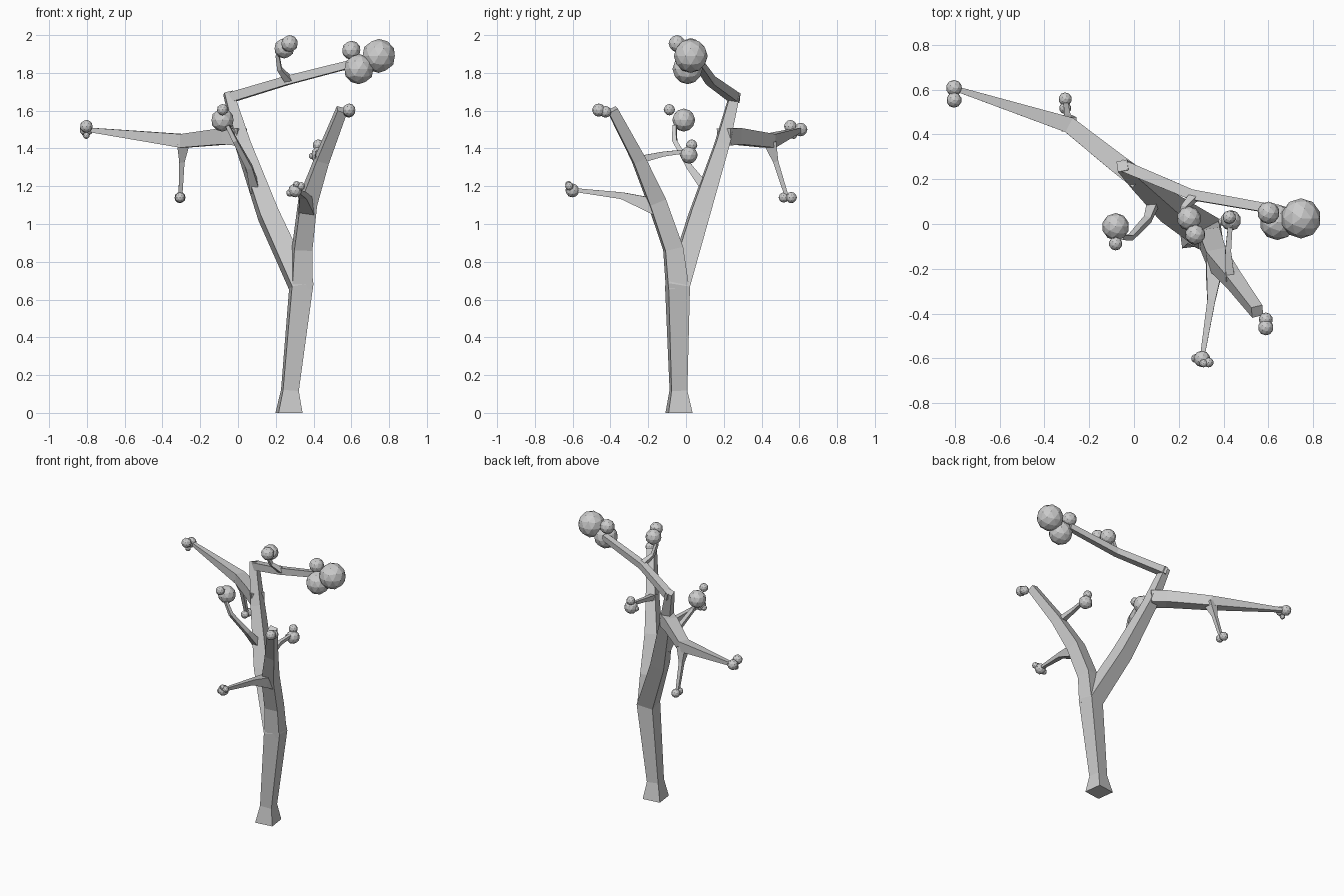
import bpy, bmesh, math
from mathutils import Vector, Matrix


def limb(name, pts, ref=(0, 0, 1)):
    """Square-section tapered tube through (x, y, z, half_width) points."""
    P = [Vector(p[:3]) for p in pts]
    n = len(P)
    seg = [(P[i + 1] - P[i]).normalized() for i in range(n - 1)]
    tan = [seg[0]] + [(seg[i] + seg[i + 1]).normalized() for i in range(n - 2)] + [seg[-1]]
    bm = bmesh.new()
    u = Vector(ref)
    rings = []
    for p, t, q in zip(P, tan, pts):
        u = (u - t * u.dot(t)).normalized()
        v = t.cross(u)
        rings.append([bm.verts.new(p + (u * a + v * b) * q[3])
                      for a, b in ((1, 1), (-1, 1), (-1, -1), (1, -1))])
    for r0, r1 in zip(rings, rings[1:]):
        for i in range(4):
            j = (i + 1) % 4
            bm.faces.new((r0[i], r0[j], r1[j], r1[i]))
    bm.faces.new(rings[0])
    bm.faces.new(rings[-1])
    if P[0].z == 0:
        for w in rings[0]:
            w.co.z = 0
    bmesh.ops.recalc_face_normals(bm, faces=bm.faces)
    finish(name, bm)


def leaves(name, balls):
    """Cluster of low-poly balls given as (x, y, z, radius)."""
    bm = bmesh.new()
    for x, y, z, r in balls:
        bmesh.ops.create_icosphere(bm, subdivisions=2, radius=r,
                                   matrix=Matrix.Translation((x, y, z)))
    finish(name, bm)


def finish(name, bm):
    me = bpy.data.meshes.new(name)
    bm.to_mesh(me)
    bm.free()
    bpy.context.collection.objects.link(bpy.data.objects.new(name, me))


side = (math.cos(0.13), math.sin(0.13), 0)

# Trunk running into the tall left fork
limb("trunk", [(.27, -.037, 0, .064), (.275, -.04, .12, .042), (.335, -.045, .67, .058),
               (.16, .07, 1.05, .05), (.027, .19, 1.42, .036), (-.052, .26, 1.695, .024)], side)
# Right fork
limb("right_fork", [(.335, -.045, .66, .055), (.34, -.068, .87, .048), (.37, -.155, 1.12, .045),
                    (.445, -.25, 1.34, .034), (.55, -.39, 1.605, .026)], side)
# Side limbs
limb("left_limb", [(.02, .2, 1.46, .045), (-.06, .26, 1.465, .043), (-.29, .442, 1.44, .036),
                   (-.8, .605, 1.5, .011)])
limb("upper_limb", [(-.055, .262, 1.665, .026), (.26, .13, 1.76, .023), (.61, .068, 1.85, .02)])
# Twigs
limb("hanging_twig", [(-.29, .445, 1.43, .033), (-.297, .475, 1.33, .014), (-.305, .535, 1.14, .01)], (1, 0, 0))
limb("upper_twig", [(.27, .125, 1.76, .019), (.22, .07, 1.82, .012), (.21, .04, 1.89, .01),
                    (.24, .02, 1.93, .009)], (1, 0, 0))
limb("inner_twig", [(.09, .11, 1.18, .026), (.06, .02, 1.3, .016), (-.015, -.06, 1.44, .012),
                    (-.055, -.06, 1.52, .01)], (1, 0, 0))
limb("back_twig", [(.43, -.25, 1.34, .02), (.42, -.12, 1.37, .013), (.43, .0, 1.385, .01)])
limb("front_twig", [(.365, -.14, 1.08, .042), (.357, -.215, 1.11, .035), (.345, -.34, 1.15, .018),
                    (.305, -.59, 1.18, .01)])

# Leaf clusters
leaves("upper_leaves", [(.745, .025, 1.89, .09), (.64, .008, 1.82, .08), (.6, .05, 1.92, .05)])
leaves("upper_twig_leaves", [(.245, .025, 1.93, .054), (.273, -.047, 1.955, .045)])
leaves("inner_leaves", [(-.082, -.012, 1.55, .061), (-.082, -.088, 1.605, .03)])
leaves("left_leaves", [(-.803, .607, 1.5, .036), (-.803, .553, 1.517, .034), (-.803, .57, 1.468, .018)])
leaves("hanging_leaves", [(-.307, .557, 1.14, .03), (-.307, .517, 1.14, .027)])
leaves("right_leaves", [(.588, -.462, 1.603, .035), (.588, -.426, 1.594, .031)])
leaves("back_leaves", [(.432, .016, 1.365, .046), (.425, .03, 1.418, .03), (.392, .01, 1.36, .017)])
leaves("front_leaves", [(.303, -.602, 1.178, .037), (.333, -.618, 1.2, .022), (.275, -.6, 1.165, .02),
                        (.31, -.622, 1.21, .018)])
